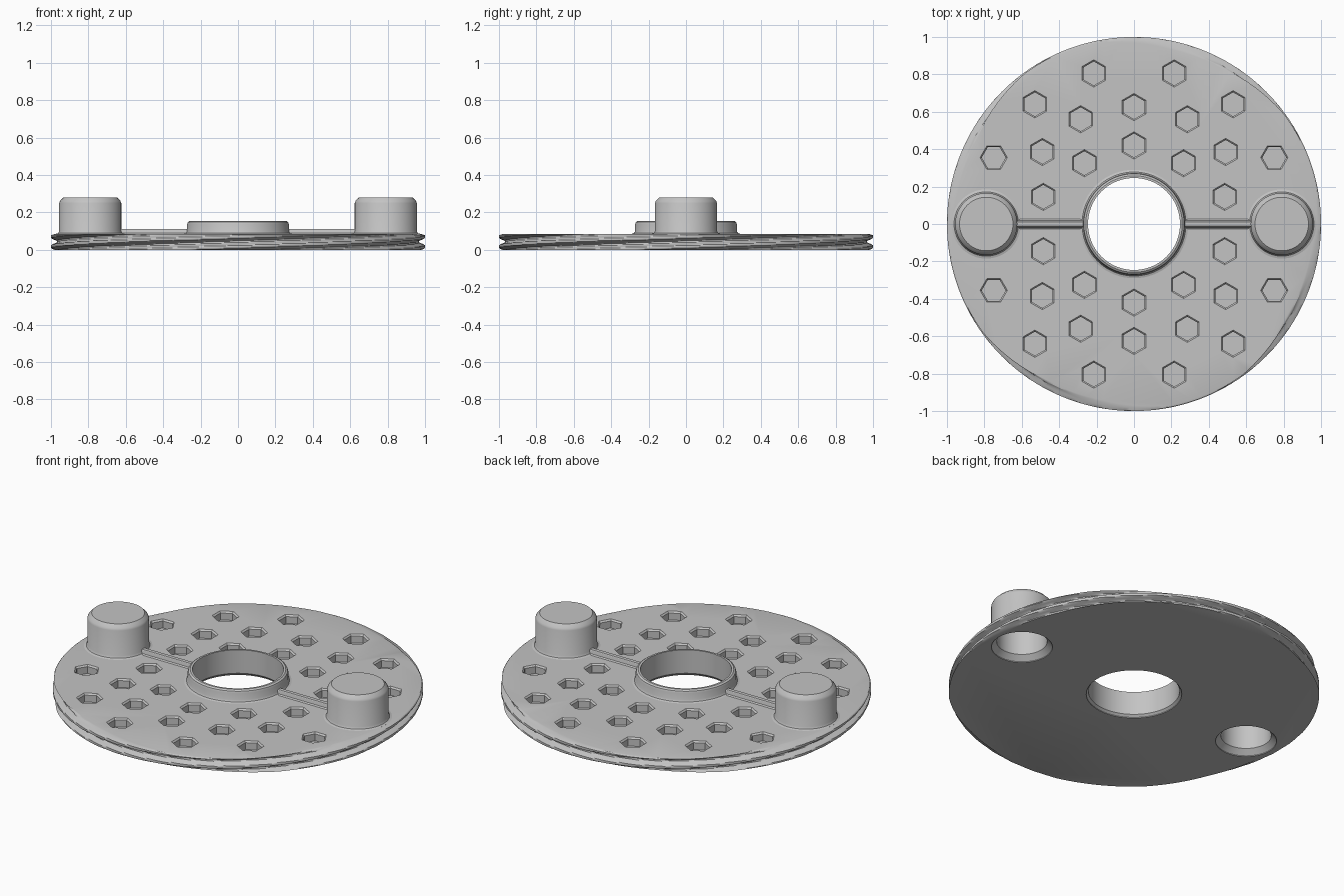
import bpy, bmesh
from math import pi, cos, sin, radians

if "Cube" in bpy.data.objects:
    bpy.data.objects.remove(bpy.data.objects["Cube"])

GREY = (0.55, 0.55, 0.55, 1)
grey = bpy.data.materials.new("plain grey")
grey.use_nodes = True
grey.diffuse_color = GREY
grey.node_tree.nodes["Principled BSDF"].inputs["Base Color"].default_value = GREY

TOP = 0.085          # top of the disc
POST_X = 0.79


def make(name, bm):
    bmesh.ops.recalc_face_normals(bm, faces=bm.faces[:])
    mesh = bpy.data.meshes.new(name)
    bm.to_mesh(mesh)
    bm.free()
    mesh.materials.append(grey)
    ob = bpy.data.objects.new(name, mesh)
    bpy.context.collection.objects.link(ob)
    return ob


def stack_rings(bm, rings):
    """Join rings of points into a closed, capped solid."""
    loops = [[bm.verts.new(p) for p in ring] for ring in rings]
    n = len(loops[0])
    for a, b in zip(loops, loops[1:]):
        for i in range(n):
            j = (i + 1) % n
            bm.faces.new((a[i], a[j], b[j], b[i]))
    bm.faces.new(loops[0])
    bm.faces.new(loops[-1])


def turned(bm, profile, x=0, y=0, n=64, turn=0):
    """Turn an (r, z) profile about a vertical axis."""
    angles = [turn + 2 * pi * i / n for i in range(n)]
    stack_rings(bm, [[(x + r * cos(a), y + r * sin(a), z) for a in angles]
                     for r, z in profile])


def cut(ob, cutter):
    mod = ob.modifiers.new("cut", 'BOOLEAN')
    mod.operation, mod.solver, mod.object = 'DIFFERENCE', 'EXACT', cutter
    bpy.ops.object.select_all(action='DESELECT')
    bpy.context.view_layer.objects.active = ob
    ob.select_set(True)
    bpy.ops.object.modifier_apply(modifier=mod.name)


# Threaded disc: four-start helical grooves around the rim
STARTS, PITCH, DEPTH, SEGS = 4, 0.053, 0.032, 256


def rim_radius(a, z):
    phase = ((z - 0.017) / PITCH - STARTS * a / (2 * pi)) % 1
    off_crest = min(phase, 1 - phase)
    return 1 - DEPTH * min(max((off_crest - 0.15) / 0.25, 0), 1)


levels = [(0.078 * k / 16, 0) for k in range(17)] + [(0.083, 0.005), (TOP, 0.013)]
bm = bmesh.new()
stack_rings(bm, [[((rim_radius(a, z) - inset) * cos(a),
                   (rim_radius(a, z) - inset) * sin(a), z)
                  for a in (2 * pi * i / SEGS for i in range(SEGS))]
                 for z, inset in levels])
disc = make("threaded_disc", bm)

# Collar around the central bore
bm = bmesh.new()
turned(bm, [(0.29, TOP - 0.006), (0.29, TOP), (0.278, 0.089), (0.272, 0.1),
            (0.272, 0.137), (0.268, 0.148), (0.258, 0.155)], n=96)
collar = make("bore_collar", bm)

# Two hollow posts with chamfered caps and filleted feet
posts = []
for side, sx in (("left", 1), ("right", -1)):
    bm = bmesh.new()
    turned(bm, [(0.185, TOP - 0.006), (0.185, TOP), (0.172, 0.089), (0.166, 0.1),
                (0.166, 0.25), (0.161, 0.262), (0.143, 0.28)], sx * POST_X)
    posts.append(make(side + "_post", bm))

# Ribs joining the posts to the collar
half = [(0.03, TOP - 0.004), (0.027, TOP), (0.018, 0.09), (0.014, 0.108), (0.011, 0.111)]
section = half + [(-y, z) for y, z in reversed(half)]
ribs = []
for side, sx in (("left", 1), ("right", -1)):
    bm = bmesh.new()
    stack_rings(bm, [[(sx * x, y, z) for y, z in section] for x in (0.262, 0.64)])
    ribs.append(make(side + "_rib", bm))

# Blind hexagonal pockets with a small lead-in
quarter = [(0, 0.42), (0, 0.625), (0.215, 0.805), (0.285, 0.56), (0.265, 0.325),
           (0.49, 0.385), (0.485, 0.145), (0.53, 0.64), (0.75, 0.355)]
pocket = [(0.064, 0.035), (0.064, TOP - 0.009), (0.074, TOP + 0.001), (0.074, 0.12)]
bm = bmesh.new()
for x, y in quarter:
    turn = 0 if x > 0.7 else pi / 6
    for px in {x, -x}:
        for py in (y, -y):
            turned(bm, pocket, px, py, 6, turn)
hex_cutter = make("pocket_cutter", bm)

# Central bore and post sockets, chamfered underneath
bm = bmesh.new()
turned(bm, [(0.258, -0.02), (0.258, 0.004), (0.246, 0.016), (0.246, 0.3)], n=96)
for sx in (1, -1):
    turned(bm, [(0.165, -0.02), (0.165, 0.004), (0.136, 0.033), (0.136, 0.25)],
           sx * POST_X)
hole_cutter = make("hole_cutter", bm)

cut(disc, hex_cutter)
for part in [disc, collar] + posts:
    cut(part, hole_cutter)
for helper in (hex_cutter, hole_cutter):
    bpy.data.objects.remove(helper)

# Smooth round walls, crisp edges
for part in [disc, collar] + posts + ribs:
    bpy.ops.object.select_all(action='DESELECT')
    bpy.context.view_layer.objects.active = part
    part.select_set(True)
    bpy.ops.object.shade_smooth_by_angle(angle=radians(30))
